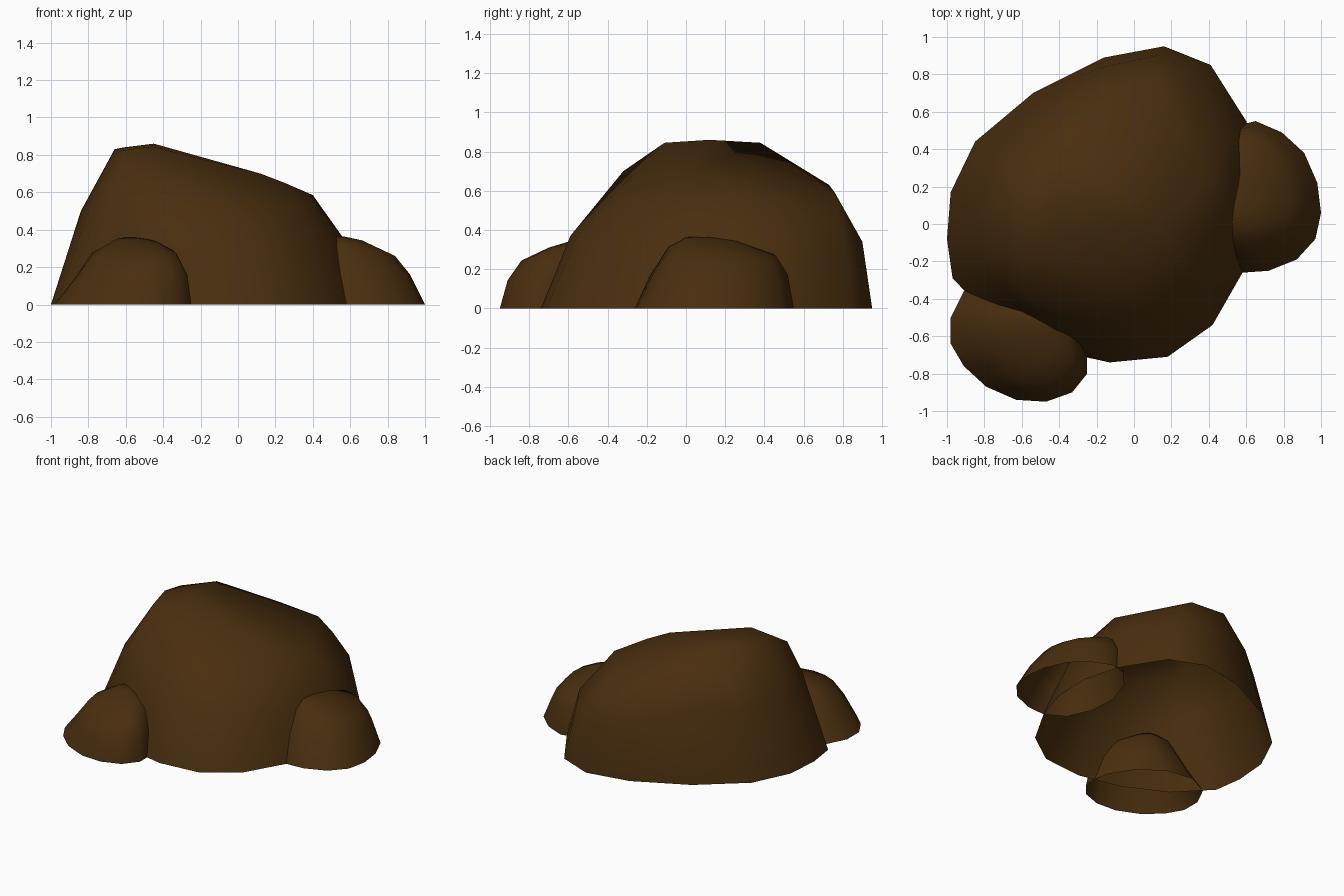
import bpy, bmesh, math

if "Cube" in bpy.data.objects:
    bpy.data.objects.remove(bpy.data.objects["Cube"])

# One earthy brown for everything
brown = bpy.data.materials.new("earth_brown")
brown.diffuse_color = (0.066, 0.027, 0.0045, 1)
brown.use_nodes = True
brown.node_tree.nodes["Principled BSDF"].inputs["Base Color"].default_value = brown.diffuse_color


def add_object(name, bm):
    """Smooth-shaded object in the brown material."""
    for f in bm.faces:
        f.smooth = True
    mesh = bpy.data.meshes.new(name)
    bm.to_mesh(mesh)
    bm.free()
    mesh.materials.append(brown)
    bpy.context.collection.objects.link(bpy.data.objects.new(name, mesh))


def hull_boulder(name, outline, bumps):
    """Open-bottomed rock: the hull of a ground outline and a few surface points."""
    bm = bmesh.new()
    for p in [(x, y, 0) for x, y in outline] + bumps:
        bm.verts.new(p)
    bmesh.ops.convex_hull(bm, input=bm.verts[:])
    bmesh.ops.delete(bm, geom=[v for v in bm.verts if not v.link_faces], context='VERTS')
    bmesh.ops.recalc_face_normals(bm, faces=bm.faces[:])
    floor = [f for f in bm.faces if all(v.co.z < 1e-5 for v in f.verts)]
    bmesh.ops.delete(bm, geom=floor, context='FACES')
    add_object(name, bm)


def ring_boulder(name, outline, rings, top):
    """Open-bottomed dome: a ground outline lofted through shrinking, tilted rings.
    Each ring: x min, x max, y min, y max, mid height, tilt along x, tilt along y."""
    xs, ys = zip(*outline)
    cx, cy = (min(xs) + max(xs)) / 2, (min(ys) + max(ys)) / 2
    hx, hy = (max(xs) - min(xs)) / 2, (max(ys) - min(ys)) / 2
    unit = sorted((((x - cx) / hx, (y - cy) / hy) for x, y in outline),
                  key=lambda p: math.atan2(p[1], p[0]))
    ground = (min(xs), max(xs), min(ys), max(ys), 0, 0, 0)
    bm = bmesh.new()
    loops = []
    for x0, x1, y0, y1, z, tx, ty in [ground] + rings:
        loops.append([bm.verts.new(((x0 + x1) / 2 + u * (x1 - x0) / 2,
                                    (y0 + y1) / 2 + v * (y1 - y0) / 2,
                                    z + u * tx + v * ty)) for u, v in unit])
    n = len(unit)
    for low, high in zip(loops, loops[1:]):
        for i in range(n):
            j = (i + 1) % n
            bm.faces.new((low[i], low[j], high[j], high[i]))
    tip = bm.verts.new(top)
    for i in range(n):
        bm.faces.new((loops[-1][i], loops[-1][(i + 1) % n], tip))
    add_object(name, bm)


# Large main boulder: high ridge on the left, sloping down to the right and front
ground_line = [(-1, -.08), (-.98, .17), (-.85, .44), (-.54, .70), (-.16, .89), (.16, .95),
               (.41, .85), (.60, .55), (.67, .28), (.66, 0), (.58, -.26), (.42, -.54),
               (.18, -.71), (-.13, -.74), (-.45, -.67), (-.75, -.52), (-.97, -.29)]
waist = [(-.84, .05, .5), (-.8, -.19, .5), (-.69, -.38, .48), (-.73, .39, .5), (-.46, .62, .5),
         (-.16, .84, .4), (.12, .90, .34), (.35, .81, .34), (.53, .5, .35), (.56, .27, .36),
         (.54, 0, .34), (.47, -.22, .32), (.33, -.42, .34), (.12, -.56, .36),
         (-.13, -.59, .37), (-.42, -.54, .4)]
shoulder = [(-.66, .08, .83), (-.61, -.12, .825), (-.61, -.32, .70), (-.38, -.36, .63),
            (0, -.38, .57), (.28, -.22, .54), (.38, 0, .55), (.4, .27, .585),
            (.24, .77, .5), (.13, .76, .59), (-.18, .73, .63)]
crown = [(.25, .10, .65), (.12, .02, .70), (-.19, -.06, .763), (-.46, -.11, .845),
         (-.45, .12, .86), (-.44, .38, .845), (-.61, .19, .84)]
hull_boulder("main_boulder", ground_line, waist + shoulder + crown)

# Small boulder on the right
ring_boulder("right_boulder",
             [(.53, .52), (.65, .55), (.79, .49), (.91, .38), (.98, .22), (1, .06),
              (.97, -.08), (.87, -.19), (.72, -.25), (.58, -.26), (.44, -.18),
              (.36, 0), (.35, .2), (.42, .4)],
             [(.37, .92, -.18, .52, .17, -.01, 0),
              (.42, .84, -.09, .46, .285, -.03, -.02),
              (.47, .67, .0, .26, .35, -.012, -.008)],
             (.56, .1, .365))

# Small boulder at the front left
ring_boulder("front_left_boulder",
             [(-.91, -.36), (-.98, -.5), (-.98, -.64), (-.91, -.76), (-.79, -.87),
              (-.63, -.94), (-.47, -.95), (-.33, -.90), (-.25, -.80), (-.25, -.72),
              (-.27, -.6), (-.38, -.43), (-.55, -.31), (-.75, -.28)],
             [(-.87, -.27, -.91, -.34, .15, .01, .01),
              (-.78, -.33, -.84, -.40, .275, .01, .035),
              (-.66, -.43, -.70, -.46, .335, 0, .025)],
             (-.55, -.55, .355))
